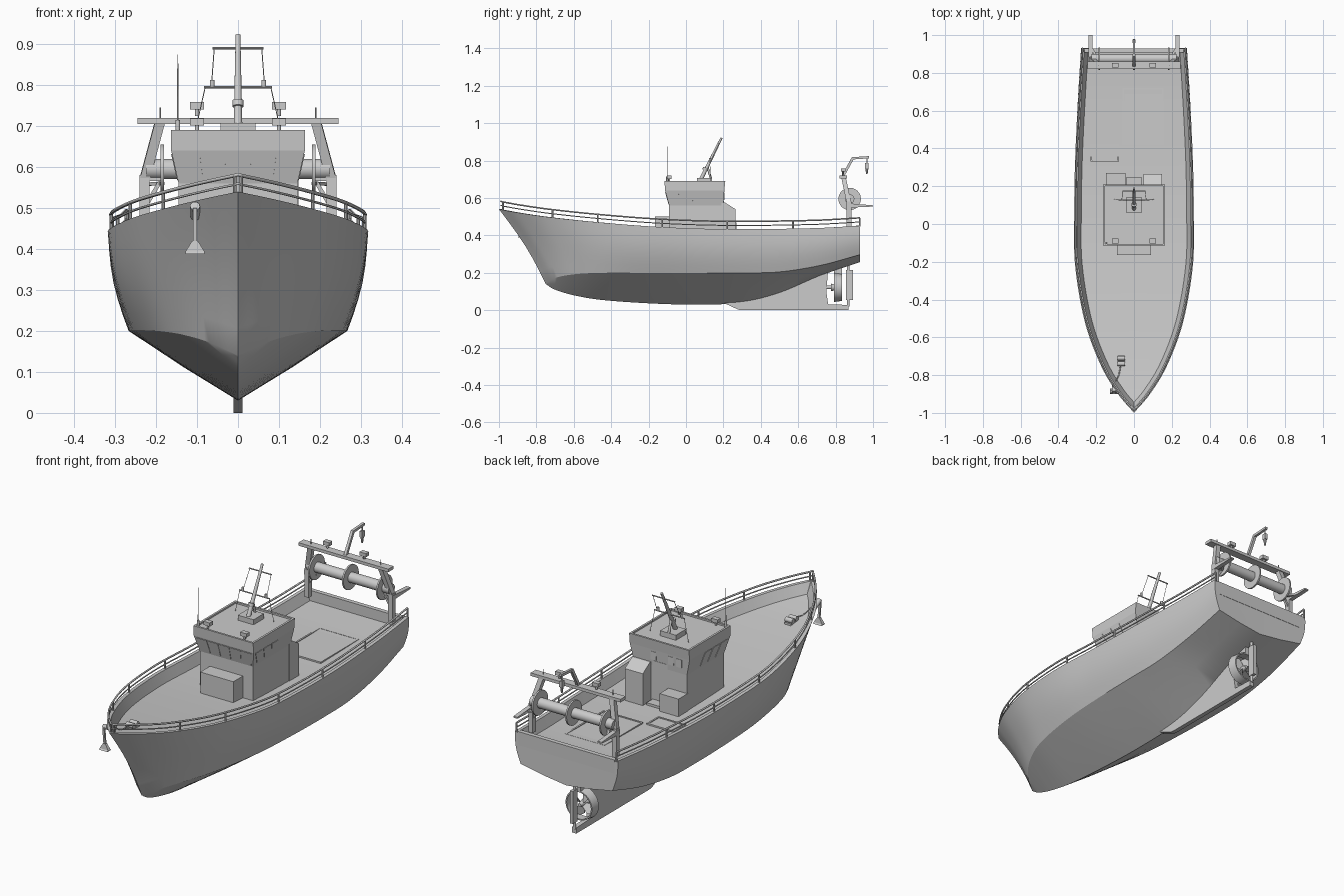
import bpy, bmesh, math
from mathutils import Vector as V

if "Cube" in bpy.data.objects:
    bpy.data.objects.remove(bpy.data.objects["Cube"])

def finish(name, bm, smooth=None):
    bmesh.ops.remove_doubles(bm, verts=bm.verts, dist=1e-5)
    bmesh.ops.recalc_face_normals(bm, faces=bm.faces)
    me = bpy.data.meshes.new(name)
    bm.to_mesh(me); bm.free()
    ob = bpy.data.objects.new(name, me)
    bpy.context.collection.objects.link(ob)
    if smooth:
        bpy.ops.object.select_all(action='DESELECT')
        ob.select_set(True); bpy.context.view_layer.objects.active = ob
        bpy.ops.object.shade_smooth_by_angle(angle=math.radians(smooth))
    return ob

def loft(name, rings, smooth=None):
    bm = bmesh.new()
    vs = [[bm.verts.new(p) for p in r] for r in rings]
    n = len(vs[0])
    for a, b in zip(vs, vs[1:]):
        for i in range(n):
            bm.faces.new((a[i], a[(i+1) % n], b[(i+1) % n], b[i]))
    bm.faces.new(vs[0]); bm.faces.new(vs[-1])
    return finish(name, bm, smooth)

def rect(x0, x1, y0, y1, z):
    return [(x0, y0, z), (x1, y0, z), (x1, y1, z), (x0, y1, z)]

def box(name, x0, x1, y0, y1, z0, z1):
    return loft(name, [rect(x0, x1, y0, y1, z0), rect(x0, x1, y0, y1, z1)])

def rod(name, p, q, r, r2=None, n=12):
    p, q = V(p), V(q); d = (q-p).normalized()
    u = d.orthogonal().normalized(); w = d.cross(u)
    ring = lambda c, r: [c+(u*math.cos(2*math.pi*i/n)+w*math.sin(2*math.pi*i/n))*r for i in range(n)]
    return loft(name, [ring(p, r), ring(q, r if r2 is None else r2)], 40)

def bar(name, p, q, a, b):
    # rectangular beam, a along x (or y), b across
    p, q = V(p), V(q); d = (q-p).normalized()
    u = V((1, 0, 0)) if abs(d.x) < .8 else V((0, 1, 0))
    u = (u-d*u.dot(d)).normalized(); w = d.cross(u)
    ring = lambda c: [c+u*a*i/2+w*b*j/2 for i, j in ((-1, -1), (1, -1), (1, 1), (-1, 1))]
    return loft(name, [ring(p), ring(q)])

def prism(name, prof, x0, x1):
    return loft(name, [[(x, y, z) for y, z in prof] for x in (x0, x1)])

def tube(name, pts, r):
    cu = bpy.data.curves.new(name, 'CURVE'); cu.dimensions = '3D'
    cu.bevel_depth = r; cu.bevel_resolution = 1; cu.use_fill_caps = True
    sp = cu.splines.new('POLY'); sp.points.add(len(pts)-1)
    for k, p in zip(sp.points, pts):
        k.co = (*p, 1)
    ob = bpy.data.objects.new(name, cu)
    bpy.context.collection.objects.link(ob)
    bpy.ops.object.select_all(action='DESELECT')
    ob.select_set(True); bpy.context.view_layer.objects.active = ob
    bpy.ops.object.convert(target='MESH')

# hull stations: keel y, keel z, chine x, chine z, sheer y, sheer x, sheer z
ST = [(-.75, .14, 0, .14, -1, 0, .54), (-.70, .11, .07, .172, -.90, .085, .522),
      (-.60, .08, .14, .192, -.75, .175, .50), (-.45, .055, .2, .2, -.52, .26, .475),
      (-.2, .037, .245, .2, -.22, .312, .45), (.05, .03, .262, .2, .05, .317, .437),
      (.3, .04, .267, .2, .3, .313, .433), (.5, .09, .265, .205, .5, .305, .435),
      (.72, .185, .26, .24, .72, .293, .44), (.93, .257, .25, .297, .93, .28, .452)]

def spline(rows, k):
    ext = [[2*a-b for a, b in zip(rows[0], rows[1])], *rows, [2*a-b for a, b in zip(rows[-1], rows[-2])]]
    out = []
    for i in range(len(rows)-1):
        for j in range(k):
            t = j/k
            out.append([.5*(2*b+(c-a)*t+(2*a-5*b+4*c-d)*t*t+(3*b-a-3*c+d)*t**3)
                        for a, b, c, d in zip(*ext[i:i+4])])
    return out+[list(rows[-1])]

S = spline(ST, 6)

def inset(i, d, dz):
    # sheer line moved inboard by d and up by dz
    a, b = S[max(i-1, 0)], S[min(i+1, len(S)-1)]
    t = V((b[5]-a[5], b[4]-a[4])).normalized()
    x, y = max(S[i][5]-d*t.y, 0), S[i][4]+d*t.x
    if i == 0:
        x = 0
    return V((x, min(max(y, -1+1.4*d), .93), S[i][6]+dz))

sections = []
for i, (ky, kz, cx, cz, sy, sx, sz) in enumerate(S):
    w = min(1, sx/.3)
    half = [V((0, ky, kz)), V((cx/2, ky, (kz+cz)/2-.004*w)), V((cx, ky, cz))]
    for j in range(1, 7):
        t = j/6; b = math.sin(math.pi*t)
        half.append(V((cx+(sx-cx)*t+.013*b*(2*w-1)*w, ky+(sy-ky)*t+.018*b*(1-w), cz+(sz-cz)*t)))
    half += [inset(i, .017, 0), inset(i, .038, -.05)]
    half.append(V((0, half[-1].y, half[-1].z)))
    sections.append(half)
bm = bmesh.new()
for s in (1, -1):
    g = [[bm.verts.new((p.x*s, p.y, p.z)) for p in h] for h in sections]
    for a, b in zip(g, g[1:]):
        for j in range(len(a)-1):
            bm.faces.new((a[j], a[j+1], b[j+1], b[j]))
    bm.faces.new(g[-1])
bmesh.ops.dissolve_degenerate(bm, edges=bm.edges, dist=1e-5)
finish("hull", bm, 28)
box("stern_bulwark", -.262, .262, .908, .9295, .385, .452)

# guard rails
N = len(S)
for k, dz in enumerate((.042, .02)):
    side = [inset(i, .008, dz) for i in range(N)]
    tube(f"guard_rail_{k}", [V((-p.x, p.y, p.z)) for p in side[:0:-1]]+side, .0045 if k == 0 else .003)
for yy in (-.985, -.73, -.465, -.12, .23, .57, .925):
    i = min(range(N), key=lambda i: abs(S[i][4]-yy))
    p = inset(i, .008, 0)
    for s in (1, -1):
        rod("rail_post", (p.x*s, p.y, p.z-.005), (p.x*s, p.y, p.z+.042), .0045, n=8)

# wheelhouse
loft("wheelhouse", [rect(-.145, .145, -.09, .2, .37), rect(-.145, .145, -.09, .2, .56),
                    rect(-.163, .163, -.112, .205, .64), rect(-.163, .163, -.115, .21, .69),
                    rect(-.153, .153, -.105, .2, .69), rect(-.153, .153, -.105, .2, .682)])

def panel(name, quad, u0, u1, v0, v1, th=.002, lean=0):
    a, b, c, d = map(V, quad)
    n = (b-a).cross(d-a).normalized()*th
    f = lambda u, v: (a.lerp(b, u)).lerp(d.lerp(c, u), v)
    r = [f(u0, v0), f(u1, v0), f(u1+lean, v1), f(u0+lean, v1)]
    loft(name, [[p-n for p in r], [p+n for p in r]])

front = [(-.145, -.09, .56), (.145, -.09, .56), (.163, -.112, .64), (-.163, -.112, .64)]
for k in range(5):
    panel("front_window", front, .03+k*.19, .21+k*.19, .08, .92)
for s in (1, -1):
    side = [(s*.145, -.09, .56), (s*.145, .2, .56), (s*.163, .205, .64), (s*.163, -.112, .64)]
    for k in range(3):
        panel("side_window", side, .1+k*.2, .26+k*.2, .1, .9, .002, -.05)
box("front_locker", -.09, .09, -.165, -.085, .37, .5)
prism("aft_stair_housing", [(.19, .37), (.265, .37), (.265, .54), (.21, .575), (.19, .575)], .05, .148)
box("aft_locker", -.148, -.045, .19, .27, .37, .47)
box("door", -.04, .04, .19, .203, .39, .585)
box("door_step", -.04, .04, .2, .25, .37, .395)
for x in (-.12, -.075, .02):
    box("aft_window", x, x+.03, .19, .206, .59, .63)

# deck hatches
for x0, x1, y0, y1 in ((-.06, .157, .42, .72), (-.23, -.08, .33, .42)):
    box("hatch_lid", x0+.01, x1-.01, y0+.01, y1-.01, .375, .389)
    for a in ((x0, x1, y0, y0+.008), (x0, x1, y1-.008, y1), (x0, x0+.008, y0, y1), (x1-.008, x1, y0, y1)):
        box("hatch_rim", *a, .375, .391)

# mast with crossbars, stays and lamps
rod("mast", (0, .075, .69), (0, .19, .922), .011, .006)
box("mast_base", -.043, .043, .06, .14, .68, .707)
rod("mast_strut", (0, .135, .70), (0, .115, .765), .006)
rod("radar_disc", (0, .1, .748), (0, .105, .762), .014)
for z, y, h in ((.89, .175, .062), (.795, .128, .083)):
    rod("crossbar", (-h, y, z), (h, y, z), .003, n=8)
for s in (1, -1):
    rod("stay", (s*.058, .175, .89), (s*.065, .13, .795), .0012, n=6)
    rod("stay", (s*.08, .128, .795), (s*.105, .13, .685), .0012, n=6)
    rod("mast_lamp", (s*.063, .128, .797), (s*.063, .128, .813), .006)
    # roof and gantry floodlights
    for y, z in ((-.09, .685), (.84, .725)):
        rod("lamp_foot", (s*.1, y, z), (s*.1, y, z+.018), .005)
        box("lamp_head", s*.1-.017, s*.1+.017, y-.012, y+.012, z+.016, z+.034)
rod("antenna", (-.147, -.1, .68), (-.147, -.1, .875), .0025, .001, 8)
rod("antenna_base", (-.147, -.1, .68), (-.147, -.1, .715), .006)

# stern gantry
box("gantry_beam", -.245, .245, .82, .86, .705, .72)
for s in (1, -1):
    bar("gantry_post", (s*.228, .872, .44), (s*.228, .872, .58), .024, .026)
    bar("gantry_leg", (s*.228, .872, .57), (s*.19, .842, .712), .024, .024)
    bar("gantry_brace", (s*.228, .872, .5), (s*.19, .872, .565), .01, .012)
    bar("drum_bearing", (s*.235, .874, .572), (s*.185, .874, .572), .024, .012)
    prism("stern_arm", [(.86, .548), (1, .554), (1, .561), (.86, .572)], s*.23-.011, s*.23+.011)
    bar("arm_gusset", (s*.185, .865, .56), (s*.225, .93, .558), .012, .008)
    rod("beam_pin", (s*.19, .84, .715), (s*.19, .84, .745), .002, n=6)

# net drum
rod("drum_core", (-.225, .875, .595), (.225, .875, .595), .025, n=20)
for x in (-.185, 0, .185):
    rod("drum_flange", (x-.004, .875, .595), (x+.004, .875, .595), .06, n=28)

# crane arm with hook block
bar("crane_arm", (0, .835, .71), (0, .893, .815), .014, .014)
bar("crane_jib", (0, .887, .812), (0, .978, .818), .013, .012)
rod("hook_line", (0, .967, .815), (0, .967, .78), .003, n=8)
box("hook_block", -.007, .007, .957, .977, .758, .788)
rod("hook", (0, .967, .758), (0, .967, .728), .008, .004, 8)

# skeg, propeller nozzle and rudder
prism("skeg", [(.2, .04), (.28, .003), (.3, 0), (.87, 0), (.87, .028), (.76, .032), (.75, .1),
               (.76, .215), (.6, .16), (.45, .09), (.3, .055)], -.011, .011)
R = [(r, y) for y, r in ((.79, .078), (.835, .072), (.835, .066), (.79, .068))]
bm = bmesh.new()
n = 32
g = [[bm.verts.new((r*math.cos(i*2*math.pi/n), y, .122+r*math.sin(i*2*math.pi/n))) for r, y in R] for i in range(n)]
for i in range(n):
    for j in range(4):
        a, b = g[i], g[(i+1) % n]
        bm.faces.new((a[j], b[j], b[(j+1) % 4], a[(j+1) % 4]))
finish("propeller_nozzle", bm, 40)
rod("propeller_shaft", (0, .73, .122), (0, .8, .122), .01)
rod("propeller_hub", (0, .775, .122), (0, .83, .122), .02, .008, 16)
for k in range(4):
    a = k*math.pi/2+.4
    d, t, c = V((math.cos(a), 0, math.sin(a))), V((-math.sin(a), 0, math.cos(a))), V((0, .805, .122))
    f = V((0, .012, 0))
    q = [c+d*.01-t*.008-f*.7, c+d*.045-t*.024-f, c+d*.064-t*.01-f*.5,
         c+d*.064+t*.012+f*.5, c+d*.045+t*.022+f, c+d*.01+t*.008+f*.7]
    loft("propeller_blade", [[p-V((0, .0015, 0)) for p in q], [p+V((0, .0015, 0)) for p in q]])
box("rudder", -.008, .008, .855, .893, .055, .215)
rod("rudder_stock", (0, .868, .02), (0, .868, .26), .007)
box("nozzle_mount", -.01, .01, .79, .835, .193, .25)

# anchor and windlass
rod("hawse_pipe", (-.105, -.845, .48), (-.105, -.89, .505), .012)
bar("anchor_shank", (-.105, -.895, .5), (-.105, -.885, .41), .01, .01)
loft("anchor_crown", [rect(-.128, -.082, -.9, -.872, .388), rect(-.128, -.082, -.895, -.877, .394),
                      rect(-.112, -.098, -.892, -.88, .42)])
box("windlass_base", -.085, -.05, -.755, -.695, .43, .455)
for y in (-.74, -.71):
    rod("windlass_drum", (-.088, y, .464), (-.048, y, .464), .012)
tube("anchor_chain", [(-.07, -.745, .463), (-.08, -.8, .458), (-.1, -.84, .49), (-.105, -.89, .505)], .003)
